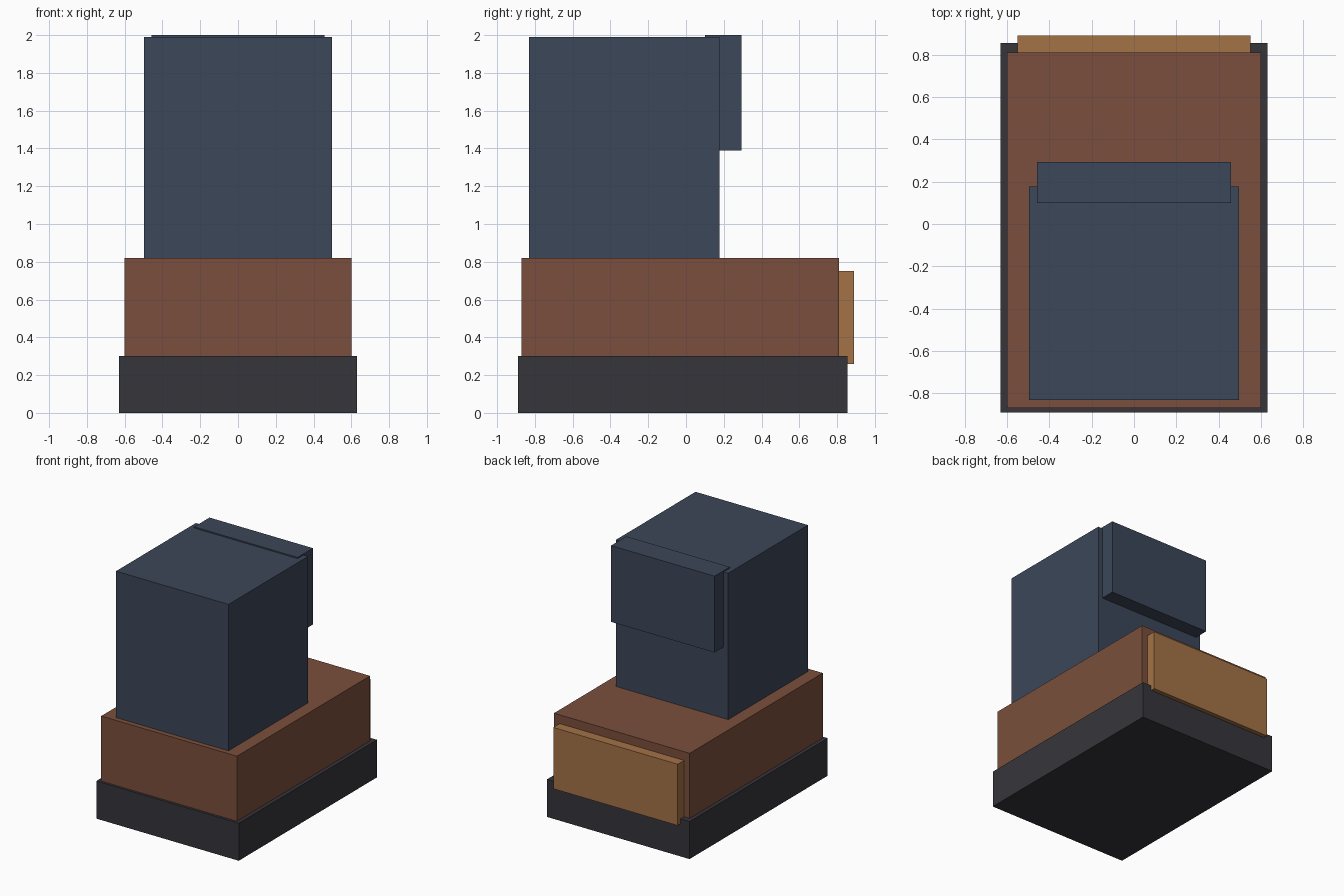
import bpy

default_cube = bpy.data.objects.get("Cube")
if default_cube:
    bpy.data.objects.remove(default_cube, do_unlink=True)


def srgb_to_linear(value):
    c = value / 255
    return c / 12.92 if c <= 0.04045 else ((c + 0.055) / 1.055) ** 2.4


def make_material(name, rgb):
    colour = [srgb_to_linear(v) for v in rgb] + [1.0]
    mat = bpy.data.materials.new(name)
    mat.use_nodes = True
    mat.diffuse_color = colour
    bsdf = next(n for n in mat.node_tree.nodes if n.type == "BSDF_PRINCIPLED")
    bsdf.inputs["Base Color"].default_value = colour
    return mat


def box(name, mat, half_width, y_range, z_range):
    """Box centred on x = 0, spanning the given y and z ranges."""
    (y0, y1), (z0, z1) = y_range, z_range
    bpy.ops.mesh.primitive_cube_add(size=1, location=(0, (y0 + y1) / 2, (z0 + z1) / 2))
    obj = bpy.context.object
    obj.name = name
    obj.scale = (2 * half_width, y1 - y0, z1 - z0)
    bpy.ops.object.transform_apply(location=False, rotation=False, scale=True)
    obj.data.materials.append(mat)
    return obj


charcoal = make_material("charcoal", (54, 53, 59))
brown = make_material("brown", (122, 79, 60))
tan = make_material("tan", (164, 115, 70))
navy = make_material("navy", (60, 71, 89))

# Plinth and body
box("base", charcoal, 0.63, (-0.89, 0.855), (0, 0.30))
box("body", brown, 0.60, (-0.87, 0.81), (0.30, 0.82))

# Panel on the back of the body, overhanging the base
box("back_panel", tan, 0.55, (0.79, 0.89), (0.26, 0.75))

# Tower and the block set into its upper back
box("tower", navy, 0.497, (-0.83, 0.177), (0.82, 1.99))
box("tower_back_block", navy, 0.457, (0.10, 0.293), (1.39, 2.0))
